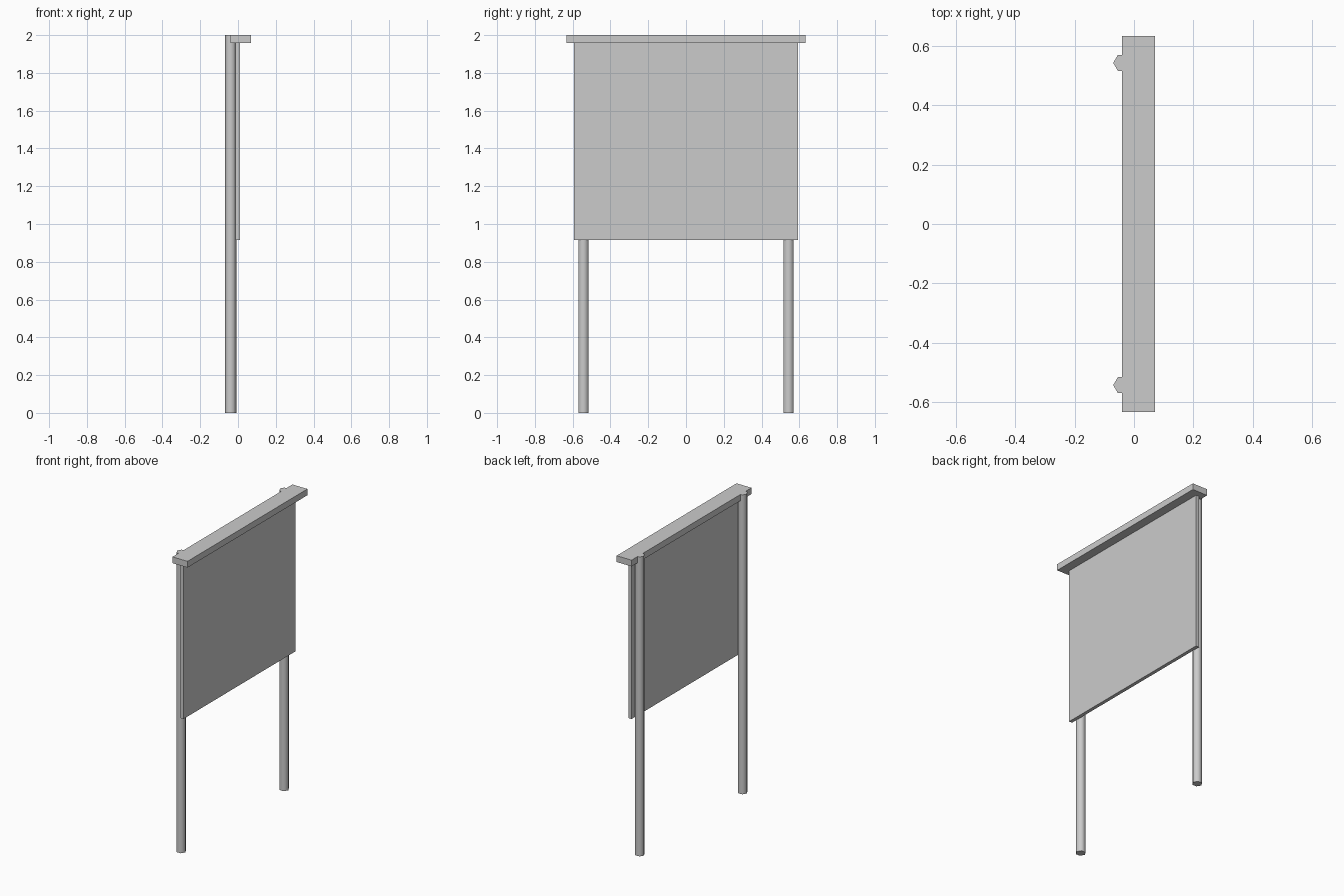
import bpy
import math

if "Cube" in bpy.data.objects:
    bpy.data.objects.remove(bpy.data.objects["Cube"])


def box(name, x, y, z):
    """Axis-aligned box from (min, max) ranges."""
    centre = [(a + b) / 2 for a, b in (x, y, z)]
    bpy.ops.mesh.primitive_cube_add(size=1, location=centre)
    ob = bpy.context.object
    ob.name = name
    ob.scale = [b - a for a, b in (x, y, z)]
    bpy.ops.object.transform_apply(location=False, rotation=False, scale=True)
    return ob


def post(name, y):
    """Six-sided post with a corner pointing backwards (-x)."""
    bpy.ops.mesh.primitive_cylinder_add(
        vertices=6, radius=0.031, depth=2.0, location=(-0.039, y, 1.0),
        rotation=(0, 0, math.radians(30)))
    ob = bpy.context.object
    ob.name = name
    bpy.ops.object.transform_apply(location=False, rotation=True, scale=False)
    # smooth round the sides, sharp at the ends
    bpy.ops.object.shade_smooth_by_angle(angle=math.radians(65))
    return ob


# Pair of posts behind the board
for side, label in ((-1, "left_post"), (1, "right_post")):
    post(label, side * 0.543)

# Display board
box("board", (-0.012, 0.011), (-0.592, 0.592), (0.915, 1.958))

# Roof cap along the top
box("roof_cap", (-0.041, 0.07), (-0.633, 0.633), (1.958, 2.0))
